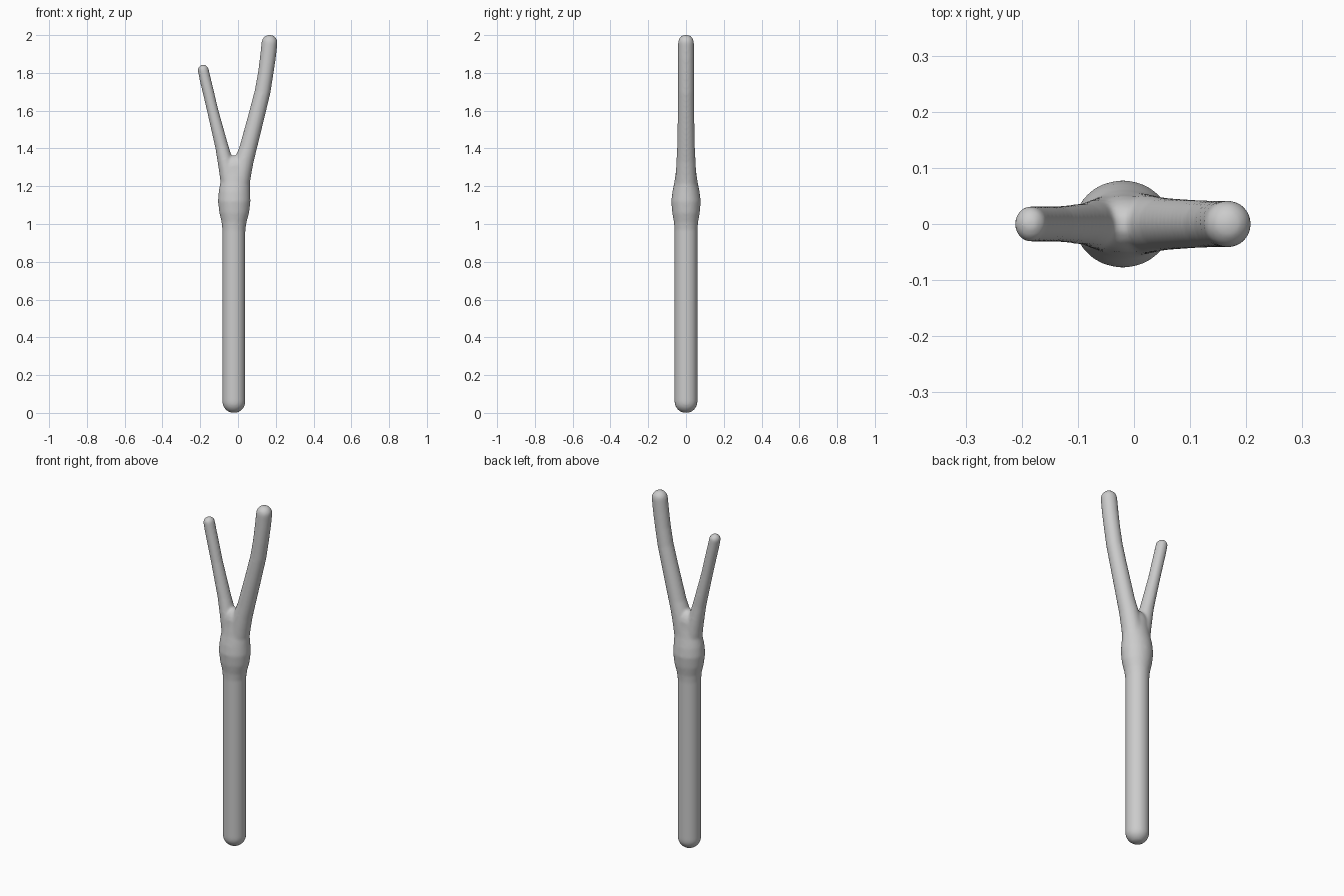
import bpy, bmesh, math
from mathutils import Vector

if "Cube" in bpy.data.objects:
    bpy.data.objects.remove(bpy.data.objects["Cube"])

SIDES = 32


def add_tube(bm, points):
    """Tube of rings through (x, z, radius_x, radius_y), with domed ends."""
    def dome(end, inner):
        x, z, rx, ry = end
        d = Vector((x - inner[0], z - inner[1])).normalized()
        out = []
        for i in range(1, 6):
            a = i / 6 * math.pi / 2
            h, s = math.sin(a) * rx, math.cos(a)
            out.append((x + d.x * h, z + d.y * h, rx * s, ry * s))
        return out

    path = dome(points[0], points[1])[::-1] + points + dome(points[-1], points[-2])
    rings = []
    for i, (x, z, rx, ry) in enumerate(path):
        a, b = path[max(i - 1, 0)], path[min(i + 1, len(path) - 1)]
        t = Vector((b[0] - a[0], b[1] - a[1])).normalized()
        ring = []
        for k in range(SIDES):
            ang = 2 * math.pi * k / SIDES
            c, s = math.cos(ang) * rx, math.sin(ang) * ry
            ring.append(bm.verts.new((x + t.y * c, s, z - t.x * c)))
        rings.append(ring)
    for lo, hi in zip(rings, rings[1:]):
        for k in range(SIDES):
            n = (k + 1) % SIDES
            bm.faces.new((lo[k], lo[n], hi[n], hi[k]))
    bm.faces.new(rings[0][::-1])
    bm.faces.new(rings[-1])


bm = bmesh.new()

# Straight handle, swelling into the knot and narrowing into the neck
add_tube(bm, [(-.022, .06, .061, .061), (-.022, .5, .061, .061),
              (-.022, .97, .061, .061), (-.021, 1.01, .066, .064),
              (-.02, 1.06, .079, .073), (-.02, 1.12, .086, .078),
              (-.019, 1.17, .083, .072), (-.015, 1.22, .078, .062),
              (-.013, 1.26, .078, .056), (-.015, 1.29, .074, .052)])

# Long thick prong
add_tube(bm, [(0, 1.2, .06, .058), (.016, 1.27, .055, .054),
              (.034, 1.34, .05, .05), (.053, 1.4, .046, .047),
              (.105, 1.6, .043, .043), (.13, 1.7, .042, .042),
              (.147, 1.8, .041, .042), (.158, 1.88, .042, .042),
              (.167, 1.96, .042, .042)])

# Short thin prong
add_tube(bm, [(-.04, 1.2, .05, .054), (-.055, 1.28, .045, .048),
              (-.072, 1.35, .039, .042), (-.086, 1.41, .035, .037),
              (-.134, 1.6, .03, .032), (-.155, 1.69, .03, .032),
              (-.172, 1.76, .03, .032), (-.184, 1.815, .029, .032)])

# Web filling the crotch
add_tube(bm, [(-.025, 1.25, .05, .05), (-.029, 1.32, .034, .04)])

bmesh.ops.recalc_face_normals(bm, faces=bm.faces)
mesh = bpy.data.meshes.new("forked_stick")
bm.to_mesh(mesh)
bm.free()
stick = bpy.data.objects.new("forked_stick", mesh)
bpy.context.collection.objects.link(stick)

# Fuse the tubes into one soft skin
fuse = stick.modifiers.new("fuse", 'REMESH')
fuse.mode = 'VOXEL'
fuse.voxel_size = 0.007
fuse.use_smooth_shade = True
soft = stick.modifiers.new("soften", 'SMOOTH')
soft.factor = 0.5
soft.iterations = 6

grey = bpy.data.materials.new("light_grey")
grey.diffuse_color = (0.6, 0.6, 0.6, 1)
grey.use_nodes = True
grey.node_tree.nodes["Principled BSDF"].inputs["Base Color"].default_value = grey.diffuse_color
mesh.materials.append(grey)
for p in mesh.polygons:
    p.use_smooth = True
